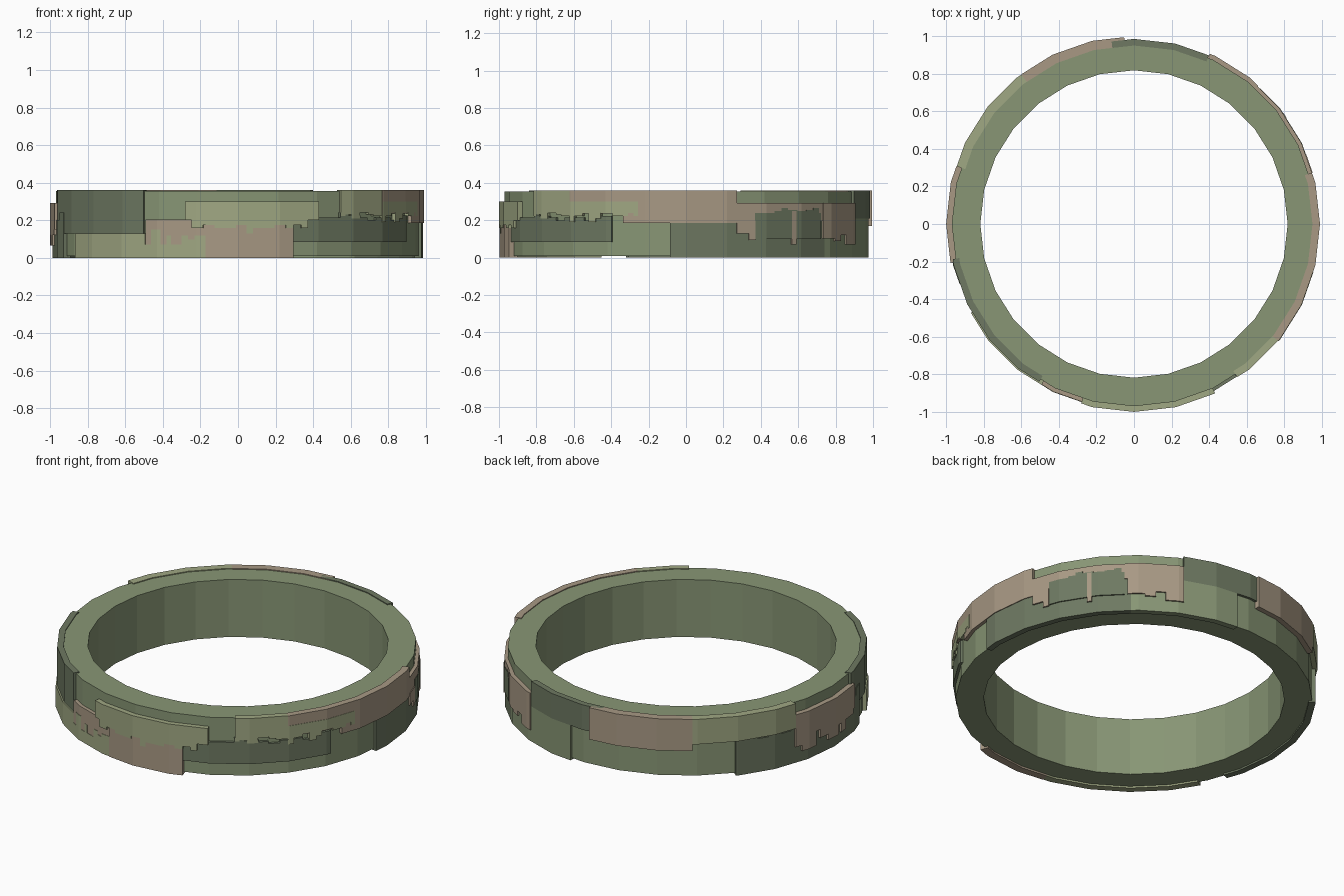
import bpy, bmesh, math, random

if "Cube" in bpy.data.objects:
    bpy.data.objects.remove(bpy.data.objects["Cube"])

random.seed(4)
N = 28
STEP = 360 / N


def material(name, rgb):
    m = bpy.data.materials.new(name)
    m.diffuse_color = [((c / 255 + 0.055) / 1.055) ** 2.4 for c in rgb] + [1]
    m.use_nodes = True
    m.node_tree.nodes["Principled BSDF"].inputs["Base Color"].default_value = m.diffuse_color
    return m


BASE = material("olive", (136, 150, 117))
DARK = material("dark_green", (110, 121, 98))
LIGHT = material("light_green", (160, 168, 131))
TAN = material("tan", (168, 153, 132))


def point(r, a, z):
    # point on the 28-sided outline, also between corners
    off = math.radians((a % STEP) - STEP / 2)
    r *= math.cos(math.radians(STEP / 2)) / math.cos(off)
    t = math.radians(a)
    return (r * math.cos(t), r * math.sin(t), z)


def shell(bm, a0, a1, z0, z1, r, r_in=0.95):
    full = a1 - a0 >= 360
    angles = [a0] + [k * STEP for k in range(-10, 60)
                     if a0 + 0.05 < k * STEP < a1 - 0.05]
    if not full:
        angles.append(a1)
    loops = [[bm.verts.new(point(q, a, z)) for q, z in
              ((r_in, z0), (r, z0), (r, z1), (r_in, z1))] for a in angles]
    pairs = list(zip(loops, loops[1:]))
    if full:
        pairs.append((loops[-1], loops[0]))
    for p, q in pairs:
        for i in range(4):
            j = (i + 1) % 4
            bm.faces.new((p[i], q[i], q[j], p[j]))
    if not full:
        bm.faces.new(loops[0])
        bm.faces.new(loops[-1][::-1])


def finish(name, bm, mat):
    bmesh.ops.recalc_face_normals(bm, faces=bm.faces)
    me = bpy.data.meshes.new(name)
    bm.to_mesh(me)
    bm.free()
    me.materials.append(mat)
    ob = bpy.data.objects.new(name, me)
    bpy.context.collection.objects.link(ob)


def panel(name, mat, a0, a1, z0, z1, r, up=0, down=0):
    # curved plate, with optional ragged camouflage teeth along an edge
    bm = bmesh.new()
    shell(bm, a0, a1, z0, z1, r)
    for length, sign in ((up, 1), (down, -1)):
        a = a0
        while length and a < a1 - 1:
            b = min(a + random.uniform(1.5, 4), a1)
            h = length * random.choice((0, 0.35, 0.6, 1))
            if h and sign > 0:
                shell(bm, a, b, z1, z1 + h, r)
            elif h:
                shell(bm, a, b, z0 - h, z0, r)
            a = b
    finish(name, bm, mat)


# main ring
bm = bmesh.new()
shell(bm, 0, 360, 0.01, 0.355, 0.97, 0.818)
finish("ring_body", bm, BASE)

# front plates
panel("front_left_upper_plate", DARK, 191, 239, 0.13, 0.36, 0.985)
panel("front_lower_light_plate", LIGHT, 208.6, 240, 0, 0.13, 0.993)
panel("front_lower_mid_light_plate", LIGHT, 240, 260, 0, 0.07, 0.993, up=0.08)
panel("front_lower_mid_plate", TAN, 240, 260, 0.07, 0.205, 0.991)
panel("front_lower_tan_plate", TAN, 260, 287.3, 0, 0.2, 0.997)
panel("front_upper_light_plate", LIGHT, 253.6, 295.6, 0.2, 0.3, 1.0, down=0.07)
panel("front_right_dark_plate", DARK, 287.3, 336, 0.085, 0.2, 0.985, up=0.04)

# right plates
panel("right_upper_light_plate", LIGHT, 304, 321, 0.24, 0.36, 0.988, down=0.03)
panel("right_upper_tan_plate", TAN, 321, 376, 0.235, 0.36, 0.99)
panel("right_upper_tan_edge", TAN, 340, 376, 0.185, 0.24, 0.99)
panel("right_upper_tan_teeth", LIGHT, 321, 345, 0.24, 0.3, 0.992, down=0.05)
panel("right_lower_dark_plate", DARK, -5, 49, 0, 0.185, 0.985, up=0.03)
panel("right_dark_patch", DARK, 22, 47, 0.1, 0.24, 0.992, up=0.025)
panel("right_back_lower_plate", BASE, 49, 85, 0, 0.21, 0.985)
panel("right_back_tan_plate", TAN, 16, 66, 0.2, 0.292, 0.99)
panel("right_back_tan_teeth", TAN, 16, 22, 0.13, 0.2, 0.994, down=0.06)
panel("right_back_tan_block", TAN, 48, 66, 0.12, 0.292, 0.994, down=0.05)
panel("right_back_tan_finger", TAN, 35, 36.5, 0.07, 0.25, 0.995)

# back plates
panel("back_upper_dark_plate", DARK, 66, 97, 0.21, 0.36, 0.985)
panel("back_upper_tan_plate", TAN, 93, 127, 0.17, 0.36, 1.0)
panel("back_upper_light_plate", LIGHT, 127, 162, 0.21, 0.36, 0.998)

# left plates
panel("left_lower_dark_plate", DARK, 141, 199, 0, 0.2, 0.988, up=0.04)
panel("left_tan_plate", TAN, 162, 192, 0.15, 0.293, 1.0, down=0.085)
